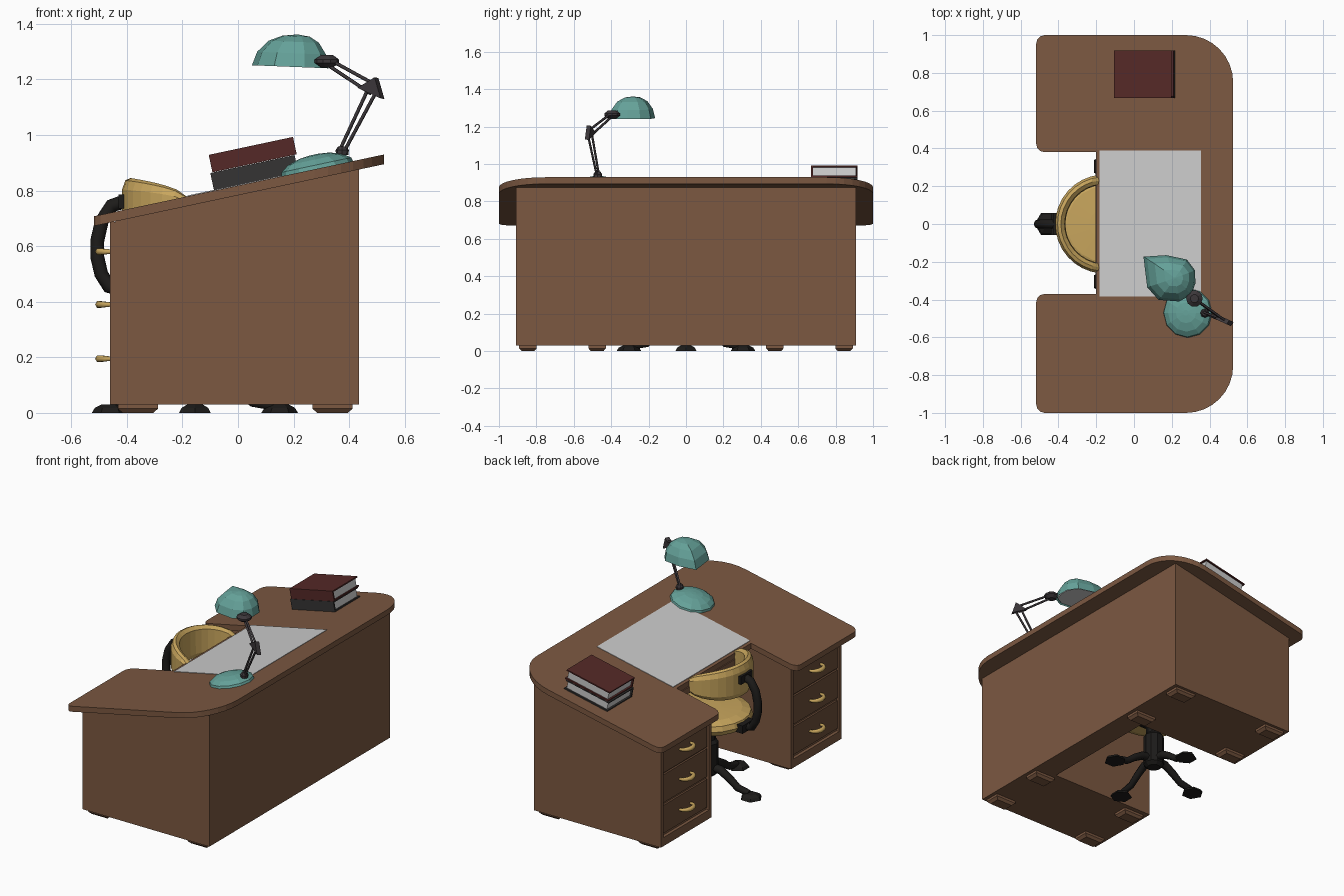
import bpy, bmesh, math
from mathutils import Vector, Matrix

if "Cube" in bpy.data.objects:
    bpy.data.objects.remove(bpy.data.objects["Cube"])

def mat(name, r, g, b):
    m = bpy.data.materials.new(name)
    m.diffuse_color = (r, g, b, 1)
    m.use_nodes = True
    m.node_tree.nodes["Principled BSDF"].inputs["Base Color"].default_value = m.diffuse_color
    return m

WOOD = mat("wood", .20, .098, .053)
DRAWER = mat("drawer_wood", .15, .075, .04)
TEAL = mat("teal", .13, .36, .32)
GOLD = mat("gold", .58, .38, .11)
RED = mat("red_cover", .09, .022, .02)
DARK = mat("dark_cover", .035, .033, .033)
METAL = mat("dark_metal", .045, .038, .042)
BLACK = mat("black", .012, .011, .01)
SLOPE = .213
TILT = math.atan(SLOPE)

def surf(x):
    return .708 + (x + .515) * SLOPE

def under(x):
    return surf(x) - .035

def finish(name, bm, material=None, M=None):
    bmesh.ops.recalc_face_normals(bm, faces=bm.faces)
    if M is not None:
        bm.transform(M)
    me = bpy.data.meshes.new(name)
    bm.to_mesh(me)
    bm.free()
    ob = bpy.data.objects.new(name, me)
    bpy.context.collection.objects.link(ob)
    if material:
        me.materials.append(material)
    return ob

def loft(name, rings, material=None, M=None):
    bm = bmesh.new()
    R = [[bm.verts.new(p) for p in ring] for ring in rings]
    n = len(R[0])
    for a, b in zip(R, R[1:]):
        for i in range(n):
            bm.faces.new((a[i], a[(i + 1) % n], b[(i + 1) % n], b[i]))
    bm.faces.new(R[0])
    bm.faces.new(R[-1])
    return finish(name, bm, material, M)

def prism(name, outline, lo, hi, material=None):
    return loft(name, [[(x, y, f(x)) for x, y in outline] for f in (lo, hi)], material)

def box(name, x0, x1, y0, y1, z0, z1, material=None, M=None):
    rings = [[(x0, y0, z), (x1, y0, z), (x1, y1, z), (x0, y1, z)] for z in (z0, z1)]
    return loft(name, rings, material, M)

def lathe(name, profile, n, material, M):
    rings = [[(r * math.cos(2 * math.pi * i / n), r * math.sin(2 * math.pi * i / n), z)
              for i in range(n)] for r, z in profile]
    return loft(name, rings, material, M)

def tube(name, pts, radii, material, res=2):
    cu = bpy.data.curves.new(name, 'CURVE')
    cu.dimensions = '3D'
    cu.bevel_depth = 1
    cu.bevel_resolution = res
    cu.use_fill_caps = True
    sp = cu.splines.new('POLY')
    sp.points.add(len(pts) - 1)
    for p, co, r in zip(sp.points, pts, radii):
        p.co = (*co, 1)
        p.radius = r
    tmp = bpy.data.objects.new(name + "_path", cu)
    bpy.context.collection.objects.link(tmp)
    dg = bpy.context.evaluated_depsgraph_get()
    me = bpy.data.meshes.new_from_object(tmp.evaluated_get(dg))
    bpy.data.objects.remove(tmp)
    ob = bpy.data.objects.new(name, me)
    bpy.context.collection.objects.link(ob)
    me.materials.clear()
    me.materials.append(material)
    return ob

def rounded(corners, segs=8):
    out = []
    for i, (x, y, r) in enumerate(corners):
        p = Vector((x, y))
        if not r:
            out.append((x, y))
            continue
        d1 = (Vector(corners[i - 1][:2]) - p).normalized()
        d2 = (Vector(corners[(i + 1) % len(corners)][:2]) - p).normalized()
        c = p + r * (d1 + d2)
        n = segs if r > .1 else 3
        for k in range(n + 1):
            t = math.pi / 2 * k / n
            out.append(tuple(c - r * (math.cos(t) * d2 + math.sin(t) * d1)))
    return out

# Sloped U-shaped desk top
top = rounded([(.525, -1, .25), (.525, 1, .25), (-.518, 1, .045), (-.518, .38, .045),
               (-.2, .38, 0), (-.2, -.37, 0), (-.518, -.37, .045), (-.518, -1, .045)])
prism("desk_top", top, under, surf, WOOD)

# Carcass with kneehole, and a shallow tray under the top
prism("desk_body", [(.435, -.91), (.435, .91), (-.44, .91), (-.44, .4), (.28, .4),
                    (.28, -.4), (-.44, -.4), (-.44, -.91)], lambda x: .03, under, WOOD)
prism("center_tray", [(-.205, -.33), (.28, -.33), (.28, .33), (-.205, .33)],
      lambda x: under(x) - .04, under, WOOD)

# Pedestal frames, drawers, handles and feet
for s, side in ((-1, "front"), (1, "back")):
    def panel(name, a, b, z0, z1, x0=-.46, material=WOOD):
        y0, y1 = sorted((s * a, s * b))
        return box(side + name, x0, -.44, y0, y1, z0, z1, material)
    panel("_frame_outer", .885, .91, .03, .687)
    panel("_frame_inner", .4, .425, .03, .687)
    panel("_frame_base", .425, .885, .03, .085)
    panel("_frame_head", .425, .885, .67, .687)
    yc = s * .655
    for i, z in enumerate((.195, .39, .58)):
        panel(f"_drawer_{i}", .432, .878, z - .09, z + .088, -.452, DRAWER)
        arc = [(-.452 - .048 * math.sin(t), yc - .055 * math.cos(t), z)
               for t in [math.pi * k / 8 for k in range(9)]]
        tube(f"{side}_handle_{i}", arc, [.008 + .006 * math.sin(math.pi * k / 8) for k in range(9)], GOLD, 1)
    for yf in (.845, .475):
        for xf in (-.36, .34):
            rings = [[(xf + a * w, s * yf + b * d, z) for a, b in ((-1, -1), (1, -1), (1, 1), (-1, 1))]
                     for w, d, z in ((.055, .034, 0), (.072, .047, .015), (.072, .047, .031))]
            loft("desk_foot", rings, WOOD)

# Writing pad
prism("writing_pad", [(-.182, -.385), (.355, -.385), (.355, .39), (-.182, .39)],
      surf, lambda x: surf(x) + .003)

# Two books lying on the slope, spines to the front
def book(name, z, cx, cy, material):
    M = (Matrix.Translation((.0655, cy, surf(.0655))) @ Matrix.Rotation(-TILT, 4, 'Y')
         @ Matrix.Translation((cx, 0, z)))
    box(name + "_lower_cover", -.155, .155, -.125, .125, 0, .008, material, M)
    box(name + "_upper_cover", -.155, .155, -.125, .125, .056, .064, material, M)
    box(name + "_spine", -.155, .155, -.125, -.115, .008, .056, material, M)
    box(name + "_pages", -.145, .145, -.115, .115, .008, .056, None, M)
book("dark_book", .001, 0, .793, DARK)
book("red_book", .066, .008, .793, RED)

# Lamp base and jointed arm
tilt = Matrix.Rotation(-TILT, 4, 'Y')
lathe("lamp_base", [(.132, 0), (.128, .014), (.1, .034), (.055, .048), (.015, .052)], 12, TEAL,
      Matrix.Translation((.285, -.47, surf(.285))) @ tilt)
foot, elbow, wrist = Vector((.375, -.472, .945)), Vector((.485, -.515, 1.165)), Vector((.32, -.395, 1.265))
lathe("lamp_pivot", [(.022, -.018), (.024, 0), (.015, .014)], 8, METAL, Matrix.Translation(foot))
side = (wrist - elbow).cross(foot - elbow).normalized()
def strut(a, b):
    off = (b - a).cross(side).normalized() * .014
    for k in (-1, 1):
        tube("lamp_strut", [a + off * k * .7, b + off * k * 1.3], [.0065] * 2, METAL, 1)
strut(foot, elbow)
strut(wrist, elbow)
tri = [Vector((.437, -.492, 1.168)), Vector((.498, -.52, 1.206)), Vector((.52, -.53, 1.13))]
loft("lamp_elbow", [[p + side * k for p in tri] for k in (-.013, .013)], METAL)
lathe("lamp_wrist", [(.022, -.022), (.044, -.006), (.044, .006), (.022, .022)], 10, METAL,
      Matrix.Translation(wrist))

# Lamp shade: faceted dome with one pointed corner, grey inside
rim = [(-.14, .112), (-.02, .12), (.09, .097), (.133, .04), (.135, -.03), (.112, -.09),
       (.05, -.125), (-.06, -.117), (-.12, -.05)]
def shade_ring(f, z, sx=0):
    return [(.19 + sx + x * f, -.285 + y * f, z - .04 * (x * f)) for x, y in rim]
loft("lamp_shade", [shade_ring(.93, 1.262), shade_ring(1, 1.245), shade_ring(.9, 1.294, .005),
                    shade_ring(.66, 1.335, .012), shade_ring(.36, 1.355, .02),
                    shade_ring(.03, 1.361, .025)], TEAL)
loft("lamp_shade_inside", [shade_ring(.92, 1.25), shade_ring(.92, 1.263)])

# Chair seat and column
CX = -.155
at = Matrix.Translation((CX, 0, 0))
lathe("chair_seat", [(.2, .41), (.245, .425), (.262, .455), (.25, .485), (.2, .502), (.08, .507)], 20, GOLD, at)
lathe("chair_column", [(.04, .07), (.062, .09), (.062, .28), (.045, .3), (.045, .38), (.11, .395), (.11, .412)],
      10, BLACK, at)

# Curved backrest, lower towards its ends
rings = []
for k in range(17):
    phi = math.radians(-84 + 168 * k / 16)
    h = .02 + .083 * math.sqrt(max(0, 1 - (phi / math.radians(85)) ** 2))
    ring = []
    for r, z in ((.262, -.7), (.262, .6), (.25, .92), (.232, 1), (.212, .8), (.208, -.7), (.222, -1), (.25, -.97)):
        ring.append((CX - r * math.cos(phi), r * math.sin(phi), .742 + z * h))
    rings.append(ring)
loft("chair_backrest", rings, GOLD)

# Back support arm with brackets
arm = [(-.41, 0, .76), (-.455, 0, .745), (-.49, 0, .69), (-.506, 0, .62), (-.506, 0, .56),
       (-.492, 0, .5), (-.465, 0, .455), (-.41, 0, .44)]
tube("chair_back_arm", arm, [.025] * len(arm), BLACK)
box("back_bracket", -.43, -.4, -.058, .058, .735, .785, BLACK)
box("seat_bracket", -.44, -.39, -.058, .058, .425, .475, BLACK)

# Four curved legs with pads
for i in range(4):
    R = at @ Matrix.Rotation(i * math.pi / 2, 4, 'Z')
    path = [R @ Vector((x, 0, z)) for x, z in ((.03, .125), (.09, .12), (.15, .085), (.21, .04), (.29, .025))]
    tube("chair_leg", path, [.026, .026, .024, .022, .02], BLACK, 1)
    lathe("chair_foot", [(.066, 0), (.055, .018), (.032, .03)], 6, BLACK,
          R @ Matrix.Translation((.305, 0, 0)))
